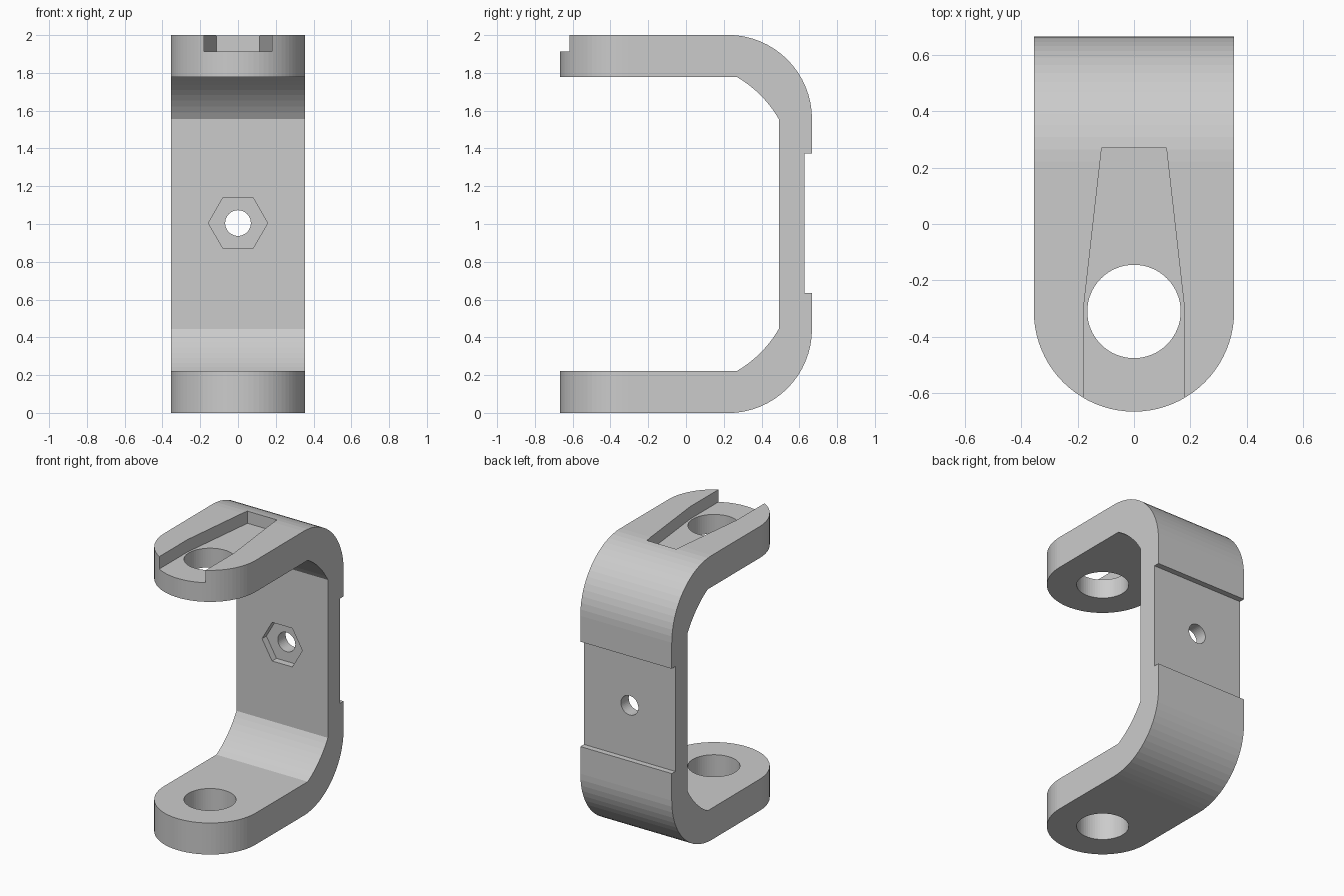
import bpy, bmesh
from math import sin, cos, pi, radians
from mathutils import Vector

if "Cube" in bpy.data.objects:
    bpy.data.objects.remove(bpy.data.objects["Cube"])

AXES = {  # maps (u, v, depth) to world
    'X': lambda u, v, d: (d, u, v),
    'Y': lambda u, v, d: (u, d, v),
    'Z': lambda u, v, d: (u, v, d),
}


def prism(name, outline, axis, lo, hi):
    bm = bmesh.new()
    place = AXES[axis]
    a = [bm.verts.new(place(u, v, lo)) for u, v in outline]
    b = [bm.verts.new(place(u, v, hi)) for u, v in outline]
    n = len(outline)
    bm.faces.new(a)
    bm.faces.new(b)
    for i in range(n):
        j = (i + 1) % n
        bm.faces.new((a[i], a[j], b[j], b[i]))
    bmesh.ops.recalc_face_normals(bm, faces=bm.faces)
    me = bpy.data.meshes.new(name)
    bm.to_mesh(me)
    bm.free()
    ob = bpy.data.objects.new(name, me)
    bpy.context.collection.objects.link(ob)
    return ob


def arc(cu, cv, r, a0, a1, n):
    return [(cu + r * cos(radians(a0 + (a1 - a0) * i / n)),
             cv + r * sin(radians(a0 + (a1 - a0) * i / n))) for i in range(n + 1)]


def circle(cu, cv, r, n):
    return arc(cu, cv, r, 0, 360, n)[:-1]


def boolean(ob, tool, op='DIFFERENCE'):
    tool.hide_render = True
    m = ob.modifiers.new(tool.name, 'BOOLEAN')
    m.object, m.operation, m.solver = tool, op, 'EXACT'
    bpy.context.view_layer.objects.active = ob
    bpy.ops.object.modifier_apply(modifier=m.name)
    bpy.data.objects.remove(tool)


# C-shaped side profile: upper half, then mirrored about z = 1
W, EY, EYC = 0.356, 0.667, -0.311
mid = Vector((0.3795, 1.6675))            # chord middle of the inner corner
R = 0.158 / sin(radians(15))
c = mid - Vector((1, 1)).normalized() * R * cos(radians(15))
upper = [(0.627, 1.373), (EY, 1.373)]
upper += arc(0.222, 1.556, 0.445, 0, 90, 16)
upper += [(-0.75, 2.0), (-0.75, 1.778)]
upper += arc(c.x, c.y, R, 60, 30, 8)
lower = [(y, 2 - z) for y, z in reversed(upper)]
lower[-2:] = [(EY, 0.635), (0.627, 0.635)]
bracket = prism('bracket', upper + lower, 'X', -W, W)

# Rounded arm ends
plan = [(W, 0.9)] + [(-W, 0.9)] + arc(0, EYC, W, 180, 360, 40)
boolean(bracket, prism('plan_shape', plan, 'Z', -0.2, 2.2), 'INTERSECT')

# Tapered slot in the top arm
slot = [(-0.18, -0.9), (0.18, -0.9), (0.18, -0.305),
        (0.115, 0.27), (-0.115, 0.27), (-0.18, -0.305)]
boolean(bracket, prism('slot_cutter', slot, 'Z', 1.913, 2.3))

# Pin holes through both arms
boolean(bracket, prism('pin_cutter', circle(0, EYC, 0.166, 64), 'Z', -0.3, 2.3))

# Nut pocket and bolt hole in the back wall
boolean(bracket, prism('nut_cutter', circle(0, 1.005, 0.157, 6), 'Y', 0.3, 0.54))
boolean(bracket, prism('bolt_cutter', circle(0, 1.005, 0.068, 40), 'Y', 0.2, 0.9))
